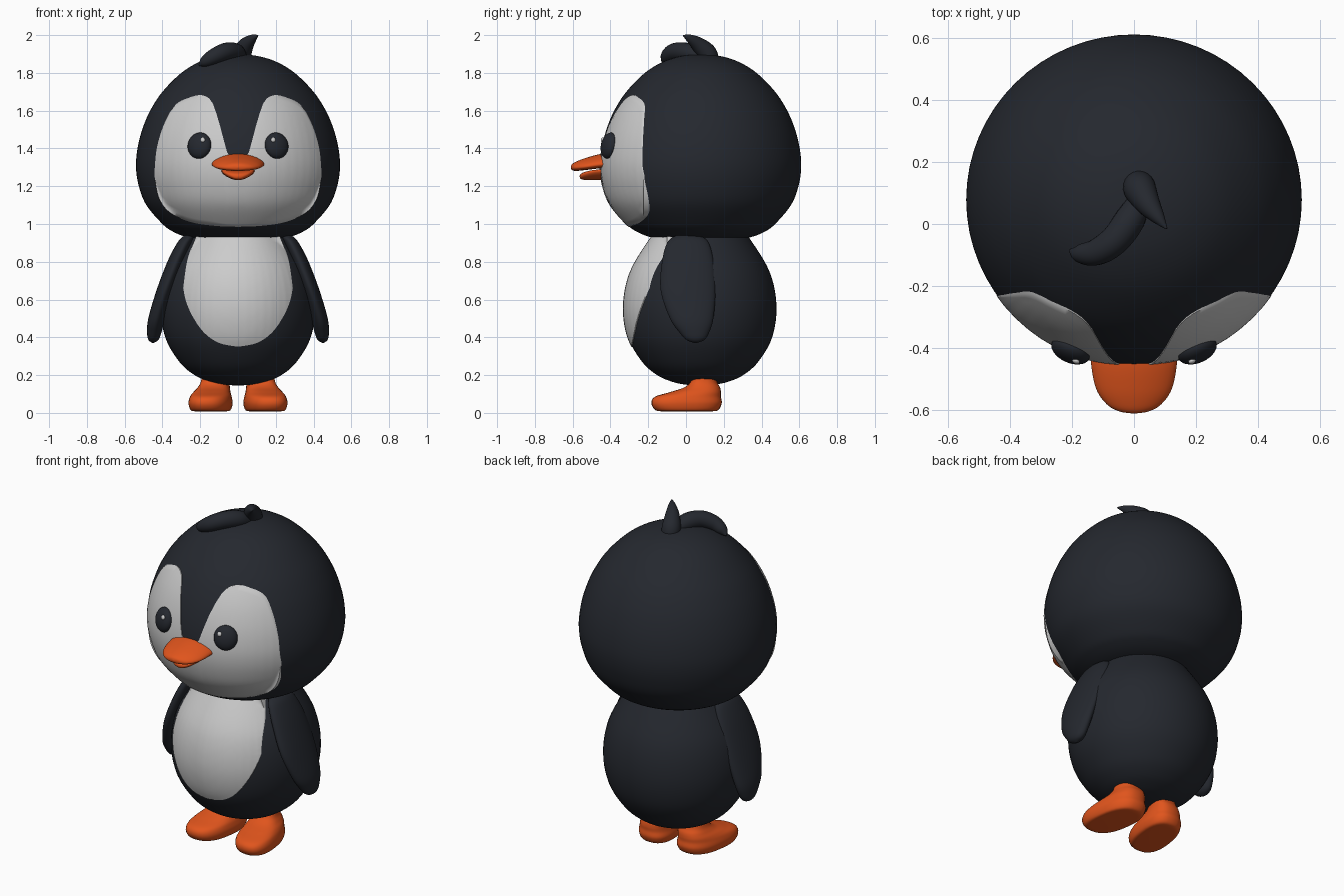
import bpy, bmesh
from math import sin, cos, pi, radians, copysign
from mathutils import Vector, Matrix
from mathutils.bvhtree import BVHTree

if "Cube" in bpy.data.objects:
    bpy.data.objects.remove(bpy.data.objects["Cube"])


def material(name, rgb):
    m = bpy.data.materials.new(name)
    m.diffuse_color = (*rgb, 1)
    m.use_nodes = True
    m.node_tree.nodes["Principled BSDF"].inputs["Base Color"].default_value = m.diffuse_color
    return m


DARK = material("dark_plumage", (0.018, 0.021, 0.028))
ORANGE = material("orange", (0.75, 0.09, 0.012))


def finish(bm, name, mat=None, recalc=True, angle=50):
    if recalc:
        bmesh.ops.recalc_face_normals(bm, faces=bm.faces[:])
    me = bpy.data.meshes.new(name)
    bm.to_mesh(me)
    bm.free()
    for p in me.polygons:
        p.use_smooth = True
    me.set_sharp_from_angle(angle=radians(angle))
    ob = bpy.data.objects.new(name, me)
    bpy.context.collection.objects.link(ob)
    if mat:
        me.materials.append(mat)
    return ob


def smooth_rows(rows, steps=6):
    """Catmull-Rom interpolation through rows of numbers."""
    pts = [rows[0]] + list(rows) + [rows[-1]]
    out = []
    for a, b, c, d in zip(pts, pts[1:], pts[2:], pts[3:]):
        for k in range(steps):
            t = k / steps
            out.append([0.5 * (2*q + (r-p)*t + (2*p-5*q+4*r-s)*t*t + (3*q-p-3*r+s)*t**3)
                        for p, q, r, s in zip(a, b, c, d)])
    return out + [list(rows[-1])]


def lookup(table, x):
    """Value of a smoothed (x, value) table."""
    for (x0, v0), (x1, v1) in zip(table, table[1:]):
        if x <= x1:
            return v0 + (v1 - v0) * (x - x0) / max(x1 - x0, 1e-6)
    return table[-1][1]


def skin(bm, rings):
    rings = [[bm.verts.new(p) for p in r] for r in rings]
    n = len(rings[0])
    for r, q in zip(rings, rings[1:]):
        for i in range(n):
            j = (i + 1) % n
            bm.faces.new((r[i], r[j], q[j], q[i]))
    bm.faces.new(rings[0][::-1])
    bm.faces.new(rings[-1])


def loft(name, rows, mat, n=32, power=2.0, place=lambda x, y, z, cy: (x, y, z)):
    """Rows are (z, centre x, centre y, half x, half y)."""
    rings = []
    for z, cx, cy, hx, hy in smooth_rows(rows):
        ring = []
        for i in range(n):
            c, s = cos(2*pi*i/n), sin(2*pi*i/n)
            ring.append(place(cx + hx * copysign(abs(c)**(2/power), c),
                              cy + hy * copysign(abs(s)**(2/power), s), z, cy))
        rings.append(ring)
    bm = bmesh.new()
    skin(bm, rings)
    return finish(bm, name, mat)


def patch(name, base, top, bottom, y_limit, cols=72, rows=28):
    """Pale panel lying on the front of a base object, closed by a rim."""
    bm = bmesh.new()
    bm.from_mesh(base.data)
    tree = BVHTree.FromBMesh(bm)
    bm.free()
    top, bottom = smooth_rows(top), smooth_rows(bottom)
    half = top[-1][0]
    bm, grid = bmesh.new(), []
    for i in range(cols + 1):
        x = half * sin(pi * (i / cols - 0.5)) * 0.9995
        z0, z1 = lookup(bottom, abs(x)), lookup(top, abs(x))
        col = []
        for j in range(rows + 1):
            z = z0 + (z1 - z0 + 0.002) * j / rows
            hit = tree.ray_cast(Vector((x, -2, z)), Vector((0, 1, 0)))[0]
            y = min(hit.y - 0.005 if hit else y_limit, y_limit)
            col.append(bm.verts.new((x, y, z)))
        grid.append(col)
    for a, b in zip(grid, grid[1:]):
        for j in range(rows):
            bm.faces.new((a[j], b[j], b[j+1], a[j+1]))
    rim = [e for e in bm.edges if e.is_boundary]
    new = bmesh.ops.extrude_edge_only(bm, edges=rim)["geom"]
    for v in new:
        if isinstance(v, bmesh.types.BMVert):
            v.co.y += 0.05
    return finish(bm, name)


def tuft(name, rows):
    """Tapered tube; rows are (x, y, z, radius)."""
    pts = smooth_rows(rows, 8)
    rings = []
    for i, (x, y, z, r) in enumerate(pts):
        d = Vector(pts[min(i+1, len(pts)-1)][:3]) - Vector(pts[max(i-1, 0)][:3])
        side = d.cross(Vector((0.5, -0.6, -1 if abs(d.z) < 0 else 0.1)).cross(d)).normalized()
        up = d.cross(side).normalized()
        rings.append([Vector((x, y, z)) + r * (cos(a)*side + sin(a)*up)
                      for a in (2*pi*k/20 for k in range(20))])
    bm = bmesh.new()
    skin(bm, rings)
    return finish(bm, name, DARK)


def ball(name, loc, size, rot=Matrix(), mat=None):
    bm = bmesh.new()
    bmesh.ops.create_uvsphere(bm, u_segments=28, v_segments=18, radius=1,
                              matrix=Matrix.Translation(loc) @ rot @ Matrix.Diagonal((*size, 1)))
    return finish(bm, name, mat)


# Head and body
head_profile = [(.92, .01), (.922, .2), (.932, .275), (.96, .345), (1, .4), (1.1, .485), (1.2, .525),
                (1.3, .54), (1.4, .532), (1.5, .507), (1.6, .465), (1.7, .4), (1.8, .3),
                (1.86, .2), (1.89, .1), (1.898, .005)]
head = loft("head", [(z, 0, .078, a, a * .985) for z, a in head_profile], DARK, 64)
body_profile = [(.145, .005), (.15, .08), (.165, .15), (.2, .23), (.27, .31), (.4, .385),
                (.57, .408), (.75, .37), (.93, .26), (1, .2)]
body = loft("body", [(z, 0, .075, a, a * .99) for z, a in body_profile], DARK, 56)

# Pale face with the dark peak between the eyes, and pale belly
patch("face_patch", head,
      [(0, 1.34), (.05, 1.36), (.09, 1.5), (.12, 1.6), (.145, 1.655), (.19, 1.68), (.25, 1.67),
       (.33, 1.63), (.39, 1.53), (.43, 1.4), (.443, 1.26)],
      [(0, .985), (.12, .99), (.25, 1.01), (.36, 1.06), (.42, 1.14), (.443, 1.26)], -.225)
patch("belly_patch", body,
      [(0, .96), (.1, .96), (.2, .955), (.235, .9), (.27, .8), (.29, .66)],
      [(0, .35), (.1, .37), (.18, .425), (.24, .51), (.275, .59), (.29, .66)], -.1)

# Two-part beak, lofted forward along -y
loft("upper_beak", [(.38, 0, 1.335, .138, .04), (.45, 0, 1.333, .138, .038), (.53, 0, 1.318, .122, .032),
                    (.58, 0, 1.306, .088, .025), (.603, 0, 1.301, .048, .016), (.61, 0, 1.3, .004, .003)],
     ORANGE, place=lambda x, y, z, c: (x, -z, y - .9 * x * x))
loft("lower_beak", [(.38, 0, 1.26, .09, .025), (.48, 0, 1.258, .085, .025), (.53, 0, 1.255, .065, .022),
                    (.556, 0, 1.252, .035, .014), (.563, 0, 1.252, .004, .003)],
     ORANGE, place=lambda x, y, z, c: (x, -z, y + 3 * x * x))

# Paired parts
for s, side in ((1, "right"), (-1, "left")):
    rot = Matrix.Rotation(s * radians(24), 4, 'Z') @ Matrix.Rotation(radians(-12), 4, 'X')
    ball("eye_" + side, (s * .204, -.407, 1.415), (.066, .038, .07), rot, DARK)
    ball("eye_glint_" + side, (s * .187, -.441, 1.445), (.013, .009, .013), rot)
    loft("flipper_" + side,
         [(z, s * cx, cy, hx, hy) for z, cx, cy, hx, hy in (
             (.945, .255, .01, .01, .02), (.935, .26, .01, .03, .07), (.9, .282, .01, .04, .11),
             (.8, .328, .01, .046, .137), (.65, .385, .011, .046, .145), (.5, .43, .03, .045, .115),
             (.42, .444, .045, .037, .075), (.385, .448, .05, .025, .045), (.37, .45, .05, .003, .006))],
         DARK)
    loft("foot_" + side,
         [(z, s * cx, cy, hx, hy) for z, cx, cy, hx, hy in (
             (.008, .145, .005, .07, .12), (.014, .145, .004, .1, .165), (.05, .145, .003, .112, .186),
             (.085, .144, .01, .106, .175), (.11, .138, .05, .095, .135), (.135, .128, .085, .083, .095),
             (.17, .12, .095, .074, .068), (.24, .115, .095, .072, .058))],
         ORANGE, power=2.5, place=lambda x, y, z, c, s=s: (x - s * .13 * (y - c), y, z))

# Feather tufts on the crown
tuft("curled_tuft", [(.02, .09, 1.87, .03), (-.01, .02, 1.905, .048), (-.06, -.05, 1.912, .048),
                     (-.12, -.09, 1.89, .043), (-.175, -.095, 1.86, .03), (-.207, -.085, 1.84, .004)])
tuft("spike_tuft", [(.015, .125, 1.86, .05), (.02, .11, 1.905, .052), (.045, .065, 1.95, .04),
                    (.078, .02, 1.982, .022), (.105, -.015, 1.998, .003)])
